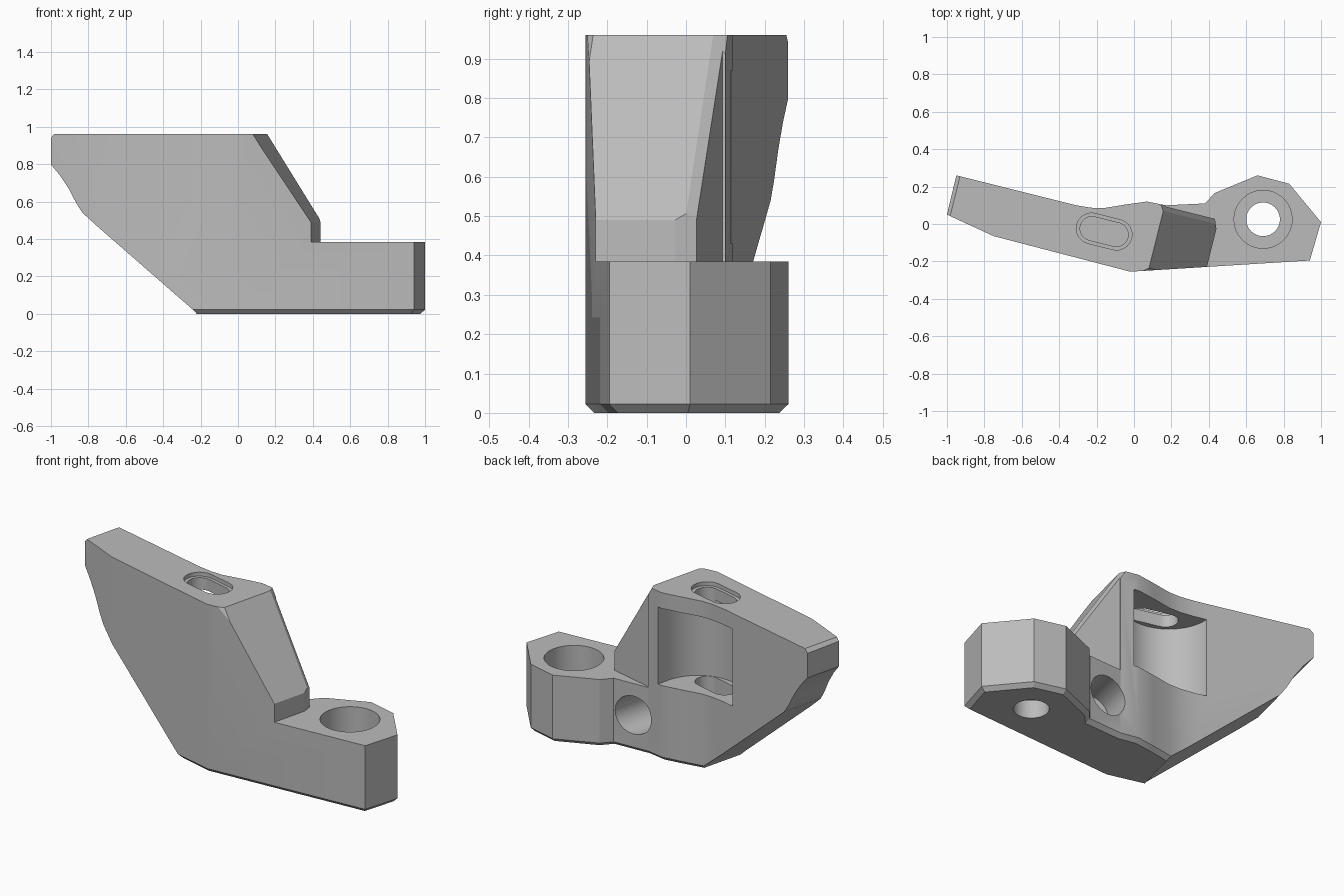
import bpy, bmesh, math
from mathutils import Matrix, Vector

if "Cube" in bpy.data.objects:
    bpy.data.objects.remove(bpy.data.objects["Cube"])

TILT = Matrix.Rotation(math.radians(-14.05), 4, 'Z')   # long axis of the arm
LEDGE = 0.385


def make_object(name, bm):
    bmesh.ops.recalc_face_normals(bm, faces=bm.faces[:])
    mesh = bpy.data.meshes.new(name)
    bm.to_mesh(mesh)
    bm.free()
    ob = bpy.data.objects.new(name, mesh)
    bpy.context.collection.objects.link(ob)
    return ob


def prism(name, points, lo, hi, axis='z', matrix=None, chamfer=0):
    """Extrude an outline along z, or along y for outlines given as (x, z)."""
    bm = bmesh.new()
    place = (lambda a, b: (a, b, lo)) if axis == 'z' else (lambda a, b: (a, lo, b))
    step = (0, 0, hi - lo) if axis == 'z' else (0, hi - lo, 0)
    base = bm.faces.new([bm.verts.new(place(a, b)) for a, b in points])
    rim = base.edges[:]
    top = bmesh.ops.extrude_face_region(bm, geom=[base], use_keep_orig=True)
    bmesh.ops.translate(bm, vec=step, verts=[v for v in top['geom'] if isinstance(v, bmesh.types.BMVert)])
    bmesh.ops.recalc_face_normals(bm, faces=bm.faces[:])
    if chamfer:
        bmesh.ops.bevel(bm, geom=rim, offset=chamfer, segments=1, affect='EDGES')
    if matrix:
        bm.transform(matrix)
    return make_object(name, bm)


def arc(cx, cy, r, start, end, n):
    return [(cx + r * math.cos(math.radians(start + (end - start) * i / n)),
             cy + r * math.sin(math.radians(start + (end - start) * i / n))) for i in range(n + 1)]


def circle(cx, cy, r, n=48):
    return arc(cx, cy, r, 0, 360, n)[:-1]


def slot(cx, cy, half, r):
    return arc(cx + half, cy, r, -90, 90, 16) + arc(cx - half, cy, r, 90, 270, 16)


def boolean(target, cutter, operation='DIFFERENCE'):
    cutter.hide_render = True
    mod = target.modifiers.new("cut", 'BOOLEAN')
    mod.operation, mod.object, mod.solver = operation, cutter, 'EXACT'
    bpy.context.view_layer.objects.active = target
    bpy.ops.object.modifier_apply(modifier=mod.name)
    bpy.data.objects.remove(cutter)


def chamfer_cutter(point, normal):
    """Everything beyond a plane, above the ledge only."""
    bm = bmesh.new()
    bmesh.ops.create_cube(bm, size=4)
    for co, no in ((Vector(point), Vector(normal)), (Vector((0, 0, LEDGE)), Vector((0, 0, 1)))):
        cut = bmesh.ops.bisect_plane(bm, geom=bm.verts[:] + bm.edges[:] + bm.faces[:],
                                     plane_co=co, plane_no=no, clear_inner=True)
        bmesh.ops.holes_fill(bm, edges=[e for e in bm.edges if e.is_boundary])
    return make_object("chamfer_cutter", bm)


# Plan outline of the whole bracket
plan = [(-0.95, 0.26), (-1.0, 0.05), (-0.75, -0.065), (-0.02, -0.255), (0.94, -0.195),
        (1.0, 0.01), (0.83, 0.215), (0.66, 0.26), (0.43, 0.165), (0.38, 0.11),
        (0.17, 0.10), (0.07, 0.12), (-0.04, 0.105), (-0.16, 0.085), (-0.23, 0.087), (-0.31, 0.10)]
bracket = prism("bracket_body", plan, 0, 0.96, chamfer=0.022)

# Side profile along the tilted arm
profile = [(-0.964, 0.96), (-0.984, 0.94), (-0.984, 0.80), (-0.93, 0.74), (-0.88, 0.67),
           (-0.835, 0.59), (-0.80, 0.54), (-0.184, 0.02), (-0.164, -0.01), (1.3, -0.01),
           (1.3, LEDGE), (0.434, LEDGE), (0.434, 0.49), (0.135, 0.96)]
boolean(bracket, prism("profile_cutter", profile, -1, 1, 'y', TILT), 'INTERSECT')

# Clear the space behind the upright, above the ledge
behind = [(0.142, 0.1315), (1, 0.1315), (1, 1), (0.142, 1)]
boolean(bracket, prism("ledge_cutter", behind, LEDGE, 1.2, matrix=TILT))

# Chamfers on the edges of the sloping end
slope = Vector((0.47, 0, 0.30)).normalized()
sideways = Vector((0, 1, 0))
flat = Vector((1, 0, 0))
for point, normal in (((0.108, -0.232, 0.96), slope - sideways),
                      ((0.41, -0.232, 0.45), flat - sideways),
                      ((0.135, 0.105, 0.96), slope + 0.6 * sideways),
                      ((0.434, 0.08, 0.45), flat + 0.4 * sideways)):
    boolean(bracket, chamfer_cutter(TILT @ Vector(point), TILT.to_3x3() @ normal))

# Round-backed pocket opening to the rear
pocket = arc(-0.165, 0.06, 0.23, 180, 360, 32) + [(0.065, 0.6), (-0.395, 0.6)]
boolean(bracket, prism("pocket_cutter", pocket, 0.43, 0.87, matrix=TILT))

# Slot through the roof and into the pocket floor, with a relieved rim
boolean(bracket, prism("slot_cutter", slot(-0.145, -0.078, 0.067, 0.064), 0.3, 1.1, matrix=TILT))
boolean(bracket, prism("slot_rim_cutter", slot(-0.145, -0.078, 0.069, 0.082), 0.938, 1.1, matrix=TILT))

# Bolt hole with counterbore in the foot
boolean(bracket, prism("counterbore_cutter", circle(0.69, 0.025, 0.155), 0.1, 0.6))
boolean(bracket, prism("bolt_hole_cutter", circle(0.69, 0.025, 0.09), -0.2, 0.3))

# Cross hole in the rear
boolean(bracket, prism("cross_hole_cutter", circle(0.225, 0.205, 0.108), -0.05, 0.6, 'y', TILT))

# Plain grey finish
grey = bpy.data.materials.new("plain_grey")
grey.use_nodes = True
colour = (0.5, 0.5, 0.5, 1)
grey.diffuse_color = colour
grey.node_tree.nodes["Principled BSDF"].inputs["Base Color"].default_value = colour
bracket.data.materials.clear()
bracket.data.materials.append(grey)
for face in bracket.data.polygons:
    face.material_index = 0

bpy.ops.object.select_all(action='DESELECT')
bracket.select_set(True)
bpy.context.view_layer.objects.active = bracket
bpy.ops.object.shade_smooth_by_angle(angle=math.radians(20))
